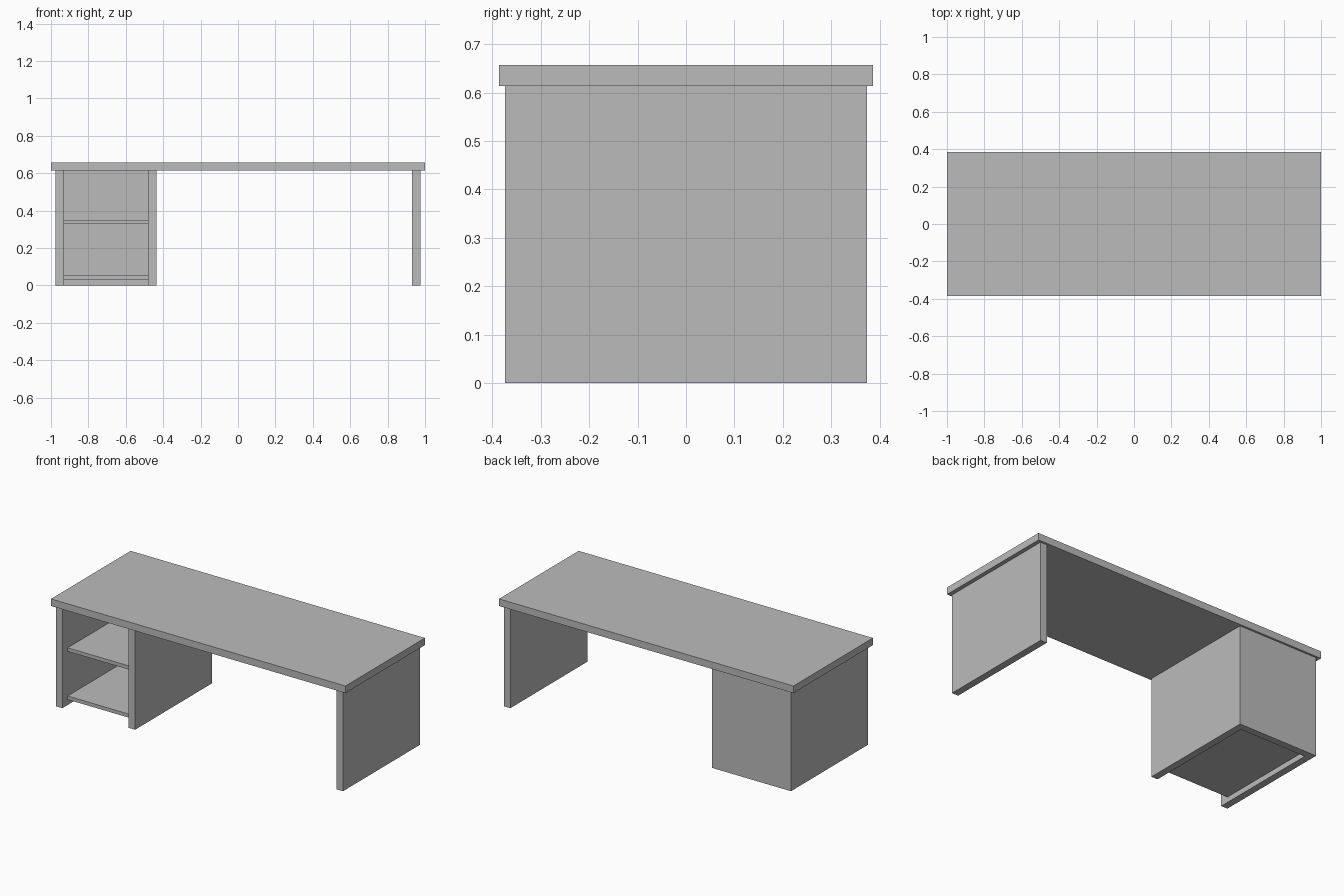
import bpy

default = bpy.data.objects.get("Cube")
if default:
    bpy.data.objects.remove(default, do_unlink=True)

grey = bpy.data.materials.new("plain grey")
grey.use_nodes = True
colour = (0.5, 0.5, 0.5, 1)
grey.diffuse_color = colour
grey.node_tree.nodes["Principled BSDF"].inputs["Base Color"].default_value = colour


def board(name, x, y, z):
    """Flat board spanning the given (low, high) range on each axis."""
    spans = (x, y, z)
    bpy.ops.mesh.primitive_cube_add(size=1, location=[(a + b) / 2 for a, b in spans])
    obj = bpy.context.object
    obj.name = name
    obj.scale = [b - a for a, b in spans]
    bpy.ops.object.transform_apply(location=False, rotation=False, scale=True)
    obj.data.materials.append(grey)


THICK = 0.0435   # thickness of the main boards
OUTER = 0.975    # outer face of the end panels
DEPTH = 0.374    # half depth of the panels
UNDER = 0.614    # underside of the desk top
INNER = -0.437   # face of the cabinet towards the knee space

# Desk top
board("desk_top", (-1, 1), (-0.386, 0.386), (UNDER, UNDER + THICK))

# Upright panels
for name, x in (("cabinet_outer_side", -OUTER),
                ("cabinet_inner_side", INNER - THICK),
                ("leg_panel", OUTER - THICK)):
    board(name, (x, x + THICK), (-DEPTH, DEPTH), (0, UNDER))

# Cabinet back and recessed shelves between the sides
inside = (-OUTER + THICK, INNER - THICK)
board("cabinet_back", inside, (DEPTH - THICK, DEPTH), (0, UNDER))
for name, z in (("bottom_shelf", 0.033), ("middle_shelf", 0.329)):
    board(name, inside, (-DEPTH + 0.052, DEPTH - THICK), (z, z + 0.022))
